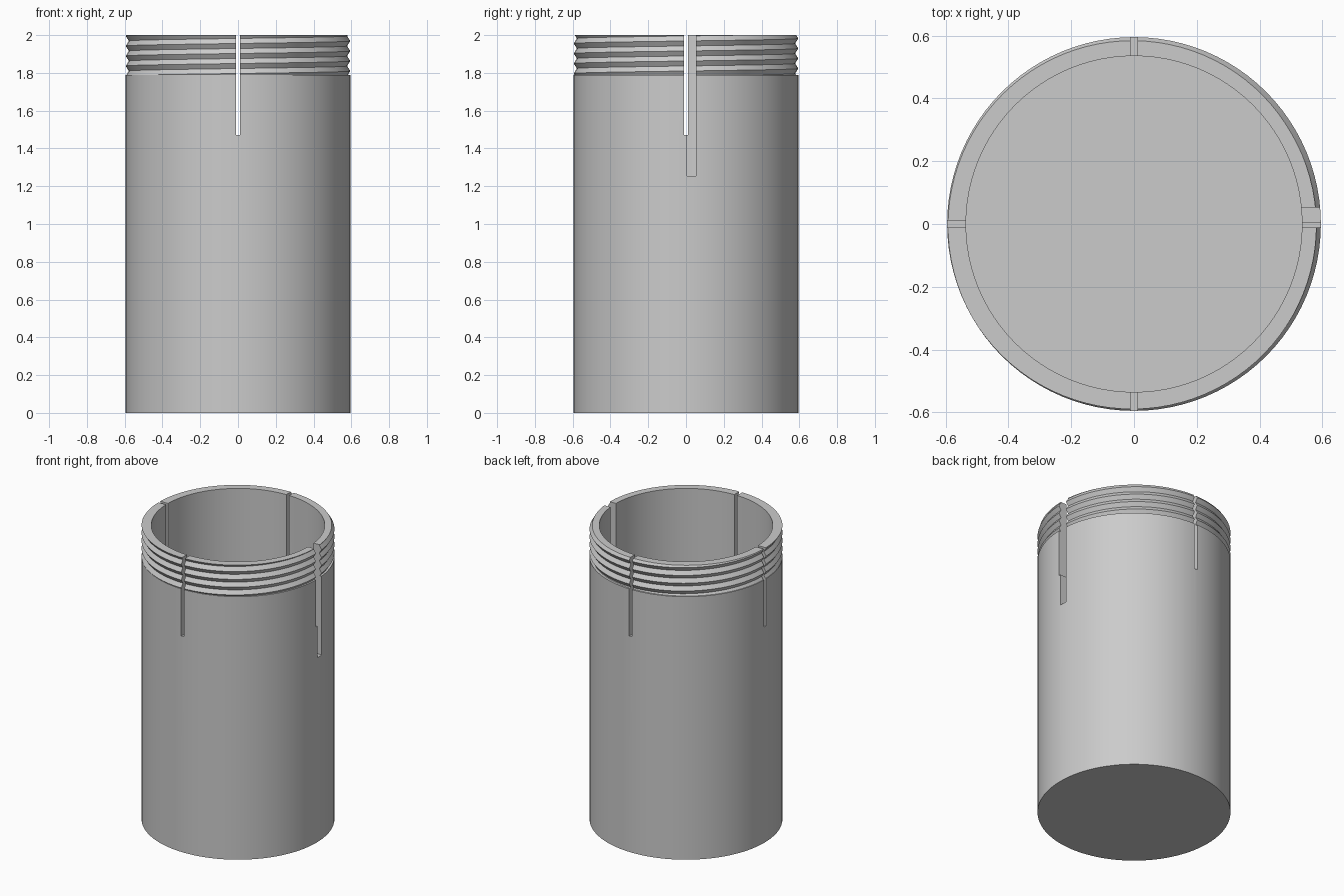
import bpy
import bmesh
from math import pi, cos, sin, radians

if "Cube" in bpy.data.objects:
    bpy.data.objects.remove(bpy.data.objects["Cube"], do_unlink=True)

RADIUS, ROOT, BORE = 0.595, 0.578, 0.535
SHOULDER, TOP, FLOOR = 1.79, 2.0, 0.06
PITCH, PHASE, SIDES = 0.053, 0.02, 96

grey = bpy.data.materials.new("plain grey")
grey.use_nodes = True
grey.diffuse_color = (0.6, 0.6, 0.6, 1)
grey.node_tree.nodes["Principled BSDF"].inputs["Base Color"].default_value = (0.6, 0.6, 0.6, 1)


def thread_radius(z, turn):
    """Triangular screw thread: crest at RADIUS, groove at ROOT."""
    t = ((z - SHOULDER - PHASE) / PITCH - turn) % 1
    return ROOT + (RADIUS - ROOT) * abs(2 * t - 1)


def column(turn):
    """Profile of the cup at one angle, from the base over the rim to the floor."""
    points = [(RADIUS, 0), (RADIUS, SHOULDER)]
    for k in range(-4, 12):
        z = SHOULDER + PHASE + (turn + k / 2) * PITCH
        z = min(max(z, SHOULDER), TOP)
        points.append((thread_radius(z, turn), z))
    return points + [(BORE, TOP), (BORE, FLOOR)]


# Hollow cup with threaded neck
bm = bmesh.new()
rings = []
for i in range(SIDES + 1):
    a = 2 * pi * i / SIDES
    rings.append([bm.verts.new((r * cos(a), r * sin(a), z)) for r, z in column(i / SIDES)])
for a, b in zip(rings, rings[1:]):
    for j in range(len(a) - 1):
        bm.faces.new((a[j], b[j], b[j + 1], a[j + 1]))
bmesh.ops.remove_doubles(bm, verts=bm.verts, dist=0.00002)
bmesh.ops.holes_fill(bm, edges=[e for e in bm.edges if e.is_boundary], sides=0)
bmesh.ops.recalc_face_normals(bm, faces=bm.faces)
mesh = bpy.data.meshes.new("threaded_cup")
bm.to_mesh(mesh)
bm.free()
mesh.materials.append(grey)
cup = bpy.data.objects.new("threaded_cup", mesh)
bpy.context.collection.objects.link(cup)
bpy.context.view_layer.objects.active = cup
cup.select_set(True)


def cut_slot(x, y, z):
    """Cut a box, given as ranges, out of the cup."""
    box = bmesh.new()
    bmesh.ops.create_cube(box, size=1)
    for v in box.verts:
        v.co = [r[0] if c < 0 else r[1] for c, r in zip(v.co, (x, y, z))]
    data = bpy.data.meshes.new("slot_cutter")
    box.to_mesh(data)
    box.free()
    data.materials.append(grey)
    cutter = bpy.data.objects.new("slot_cutter", data)
    bpy.context.collection.objects.link(cutter)
    cutter.hide_render = True
    mod = cup.modifiers.new("slot", "BOOLEAN")
    mod.operation, mod.solver, mod.object = "DIFFERENCE", "EXACT", cutter
    bpy.ops.object.modifier_apply(modifier=mod.name)
    bpy.data.objects.remove(cutter, do_unlink=True)


# Four narrow slots, plus a deeper one beside the slot on the left
narrow, deep = (-0.011, 0.011), (1.47, 2.1)
for side in ((-0.7, -0.4), (0.4, 0.7)):
    cut_slot(side, narrow, deep)
    cut_slot(narrow, side, deep)
cut_slot((0.4, 0.7), (0.005, 0.053), (1.255, 2.1))

bpy.ops.object.shade_smooth_by_angle(angle=radians(25))
